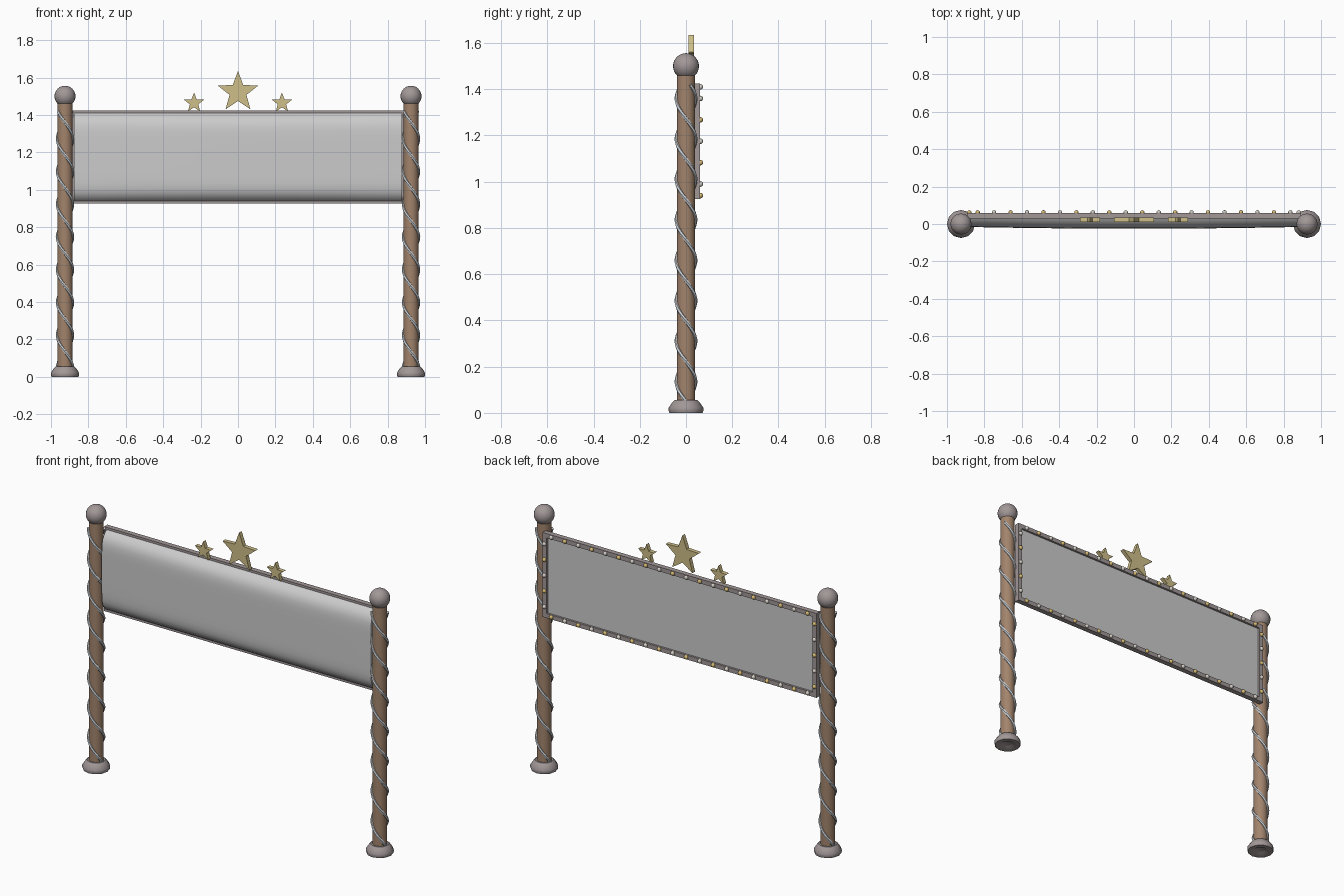
import bpy, bmesh, math
from mathutils import Matrix, Vector

if "Cube" in bpy.data.objects:
    bpy.data.objects.remove(bpy.data.objects["Cube"], do_unlink=True)


def material(name, color):
    m = bpy.data.materials.new(name)
    m.use_nodes = True
    m.diffuse_color = (*color, 1)
    bsdf = next(n for n in m.node_tree.nodes if n.type == 'BSDF_PRINCIPLED')
    bsdf.inputs["Base Color"].default_value = (*color, 1)
    return m


WOOD = material("brown wood", (0.36, 0.23, 0.15))
TAUPE = material("taupe metal", (0.36, 0.31, 0.31))
PALE = material("pale ribbon", (0.62, 0.65, 0.68))
CLOTH = material("light grey panel", (0.6, 0.6, 0.6))
GOLD = material("star gold", (0.62, 0.52, 0.25))
AMBER = material("amber bulb", (0.68, 0.5, 0.17))
CREAM = material("cream bulb", (0.65, 0.62, 0.56))


def finish(bm, name, mats, smooth=True):
    bmesh.ops.recalc_face_normals(bm, faces=bm.faces[:])
    mesh = bpy.data.meshes.new(name)
    bm.to_mesh(mesh)
    bm.free()
    for m in mats:
        mesh.materials.append(m)
    ob = bpy.data.objects.new(name, mesh)
    bpy.context.collection.objects.link(ob)
    if smooth:
        bpy.ops.object.select_all(action='DESELECT')
        ob.select_set(True)
        bpy.context.view_layer.objects.active = ob
        bpy.ops.object.shade_smooth_by_angle(angle=math.radians(40))
    return ob


def loft(name, rings, mat):
    """Join closed rings of points and cap both ends."""
    bm = bmesh.new()
    loops = [[bm.verts.new(p) for p in ring] for ring in rings]
    n = len(loops[0])
    for a, b in zip(loops, loops[1:]):
        for i in range(n):
            bm.faces.new((a[i], a[(i + 1) % n], b[(i + 1) % n], b[i]))
    bm.faces.new(loops[0][::-1])
    bm.faces.new(loops[-1])
    return finish(bm, name, [mat])


def lathe(name, x, profile, mat, sides):
    rings = []
    for r, z in profile:
        angles = [2 * math.pi * i / sides for i in range(sides)]
        rings.append([(x + r * math.cos(a), r * math.sin(a), z) for a in angles])
    return loft(name, rings, mat)


def box(bm, x, y, z):
    verts = bmesh.ops.create_cube(bm, size=1)["verts"]
    for v in verts:
        v.co = Vector([(lo + hi) / 2 + c * (hi - lo) for c, (lo, hi) in zip(v.co, (x, y, z))])


def spiral(name, x, phase):
    """Rounded strand winding down a post."""
    low, high, pitch, radius = 0.05, 1.42, 0.35, 0.041
    steps, sides, thick = 96, 6, 0.0085
    rings = []
    k = -2 * math.pi / pitch
    for i in range(steps + 1):
        z = low + (high - low) * i / steps
        a = k * (z - 1.36) - math.pi / 2 + phase
        out = Vector((math.cos(a), math.sin(a), 0))
        along = Vector((-radius * k * math.sin(a), radius * k * math.cos(a), 1)).normalized()
        side = along.cross(out)
        centre = Vector((x, 0, z)) + out * radius
        rings.append([centre + thick * (out * math.cos(t) + side * math.sin(t))
                      for t in (2 * math.pi * j / sides for j in range(sides))])
    return loft(name, rings, PALE)


# Posts with feet, finials and wound strands
for label, x in (("right", -0.925), ("left", 0.925)):
    lathe(label + "_post", x, [(0.04, 0.04), (0.04, 1.46)], WOOD, 24)
    lathe(label + "_foot", x, [(0.03, 0.01), (0.045, 0), (0.072, 0), (0.075, 0.01),
                               (0.075, 0.022), (0.06, 0.045), (0.05, 0.055)], TAUPE, 12)
    bm = bmesh.new()
    bmesh.ops.create_uvsphere(bm, u_segments=24, v_segments=16, radius=0.056,
                              matrix=Matrix.Translation((x, 0, 1.5)))
    finish(bm, label + "_finial", [TAUPE])
    for j in range(2):
        spiral(f"{label}_strand_{j + 1}", x, j * math.pi)

# Padded sign panel, rounded at top and bottom and slightly bowed
MID, HALF, WIDE = 1.175, 0.238, 0.878
rings = []
for i in range(13):
    u = i / 6 - 1
    ring = []
    for j in range(21):
        v = math.sin(math.pi / 2 * (j / 10 - 1))
        depth = (0.05 + 0.009 * (1 - u * u)) * (1 - abs(v) ** 8)
        ring.append((u * WIDE, 0.034 - depth, MID + HALF * v))
    ring += [(u * WIDE, 0.048, MID + HALF), (u * WIDE, 0.048, MID - HALF)]
    rings.append(ring)
loft("sign_panel", rings, CLOTH)

# Frame around the back of the panel
bm = bmesh.new()
TOP, BOTTOM, EDGE, BAR = 1.424, 0.926, 0.894, 0.026
for z in (BOTTOM, TOP - BAR):
    box(bm, (-EDGE, EDGE), (0.03, 0.06), (z, z + BAR))
for x in (-EDGE, EDGE - BAR):
    box(bm, (x, x + BAR), (0.03, 0.06), (BOTTOM + BAR, TOP - BAR))
finish(bm, "sign_frame", [TAUPE], smooth=False)

# Bulbs alternate in colour along the frame
spots = []
for i in range(20):
    x = -0.836 + 0.088 * i
    spots += [(x, 1.41, i % 2), (x, 0.94, (i + 1) % 2)]
for i in range(5):
    z = 0.99 + 0.0925 * i
    spots += [(-0.881, z, i % 2), (0.881, z, (i + 1) % 2)]
bm = bmesh.new()
for x, z, tint in spots:
    before = len(bm.faces)
    bmesh.ops.create_uvsphere(bm, u_segments=10, v_segments=8, radius=0.012,
                              matrix=Matrix.Translation((x, 0.062, z)))
    bm.faces.ensure_lookup_table()
    for f in bm.faces[before:]:
        f.material_index = tint
finish(bm, "bulbs", [AMBER, CREAM])


# Stars along the top edge
def star(name, x, z, radius):
    rings = []
    for y in (0.01, 0.034):
        ring = []
        for i in range(10):
            r = radius * (0.42 if i % 2 else 1)
            a = math.pi / 2 + i * math.pi / 5
            ring.append((x + r * math.cos(a), y, z + r * math.sin(a)))
        rings.append(ring)
    ob = loft(name, rings, GOLD)
    ob.data.shade_flat()


star("centre_star", 0, 1.522, 0.113)
star("right_star", -0.235, 1.464, 0.056)
star("left_star", 0.235, 1.464, 0.056)
